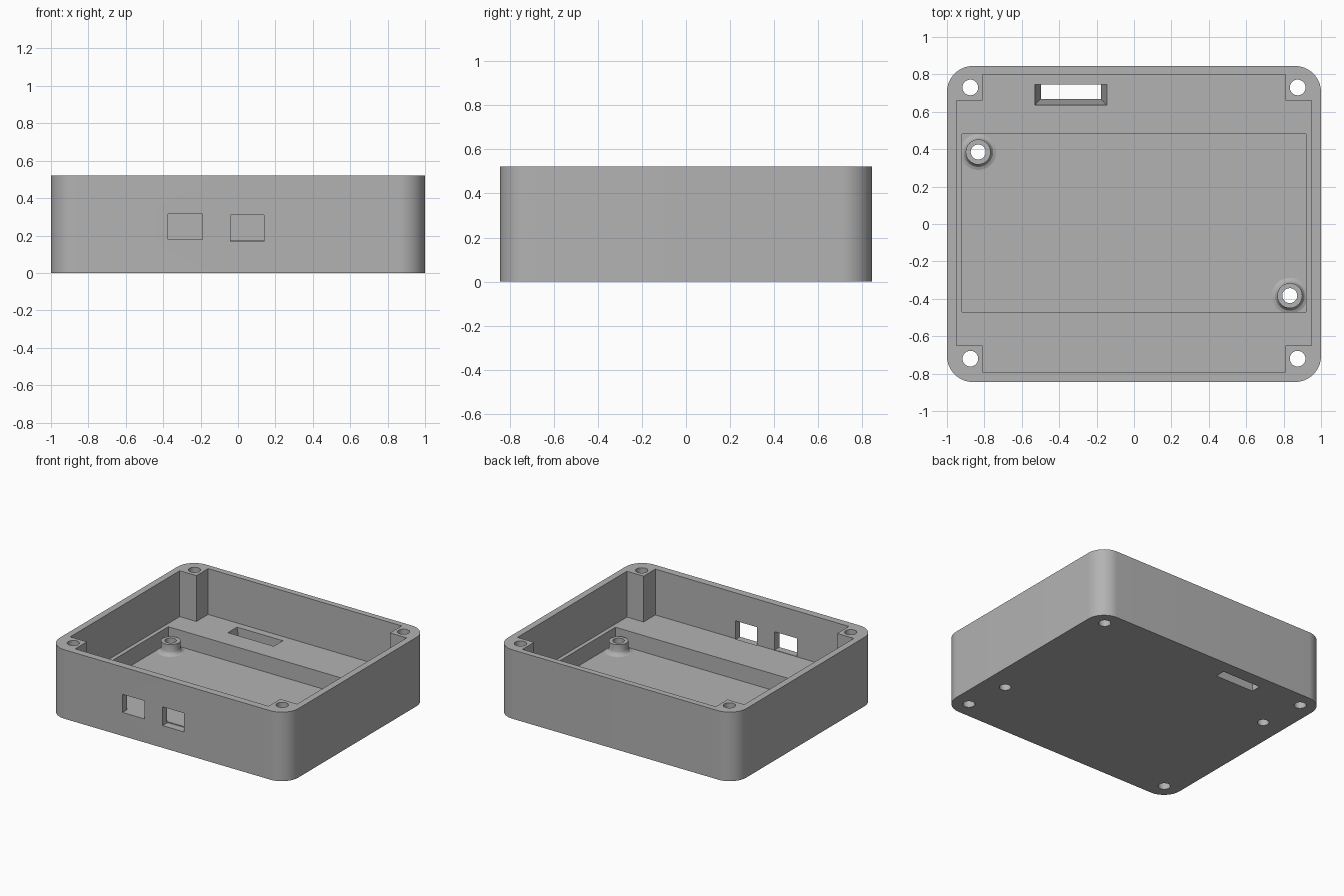
import bpy, bmesh, math

cube = bpy.data.objects.get("Cube")
if cube:
    bpy.data.objects.remove(cube, do_unlink=True)

HEIGHT, FLOOR, SHELF = 0.522, 0.05, 0.175
HALF_X, HALF_Y, RADIUS = 1.0, 0.845, 0.14

grey = bpy.data.materials.new("matte grey")
grey.use_nodes = True
grey.diffuse_color = (0.45, 0.45, 0.45, 1)
grey.node_tree.nodes["Principled BSDF"].inputs["Base Color"].default_value = (0.45, 0.45, 0.45, 1)


def finish(name, bm):
    bmesh.ops.recalc_face_normals(bm, faces=bm.faces)
    mesh = bpy.data.meshes.new(name)
    bm.to_mesh(mesh)
    bm.free()
    obj = bpy.data.objects.new(name, mesh)
    bpy.context.collection.objects.link(obj)
    mesh.materials.append(grey)
    return obj


def loft(name, lower, upper, z0, z1):
    """Solid between two outlines with the same number of points."""
    bm = bmesh.new()
    a = [bm.verts.new((x, y, z0)) for x, y in lower]
    b = [bm.verts.new((x, y, z1)) for x, y in upper]
    bm.faces.new(a)
    bm.faces.new(b)
    for i in range(len(a)):
        j = (i + 1) % len(a)
        bm.faces.new((a[i], a[j], b[j], b[i]))
    return finish(name, bm)


def prism(name, outline, z0, z1):
    return loft(name, outline, outline, z0, z1)


def rect(x0, x1, y0, y1):
    return [(x0, y0), (x1, y0), (x1, y1), (x0, y1)]


def circle(cx, cy, r, n=32):
    return [(cx + r * math.cos(math.tau * i / n), cy + r * math.sin(math.tau * i / n)) for i in range(n)]


def rounded_rect(hx, hy, r, steps=16):
    points = []
    for k, (sx, sy) in enumerate([(1, 1), (-1, 1), (-1, -1), (1, -1)]):
        for i in range(steps + 1):
            t = math.pi / 2 * (k + i / steps)
            points.append((sx * (hx - r) + r * math.cos(t), sy * (hy - r) + r * math.sin(t)))
    return points


def smooth(obj):
    bpy.ops.object.select_all(action="DESELECT")
    obj.select_set(True)
    bpy.context.view_layer.objects.active = obj
    bpy.ops.object.shade_smooth_by_angle(angle=math.radians(25))


def cut(obj, cutter):
    mod = obj.modifiers.new(cutter.name, "BOOLEAN")
    mod.operation, mod.solver, mod.object = "DIFFERENCE", "EXACT", cutter
    bpy.context.view_layer.objects.active = obj
    bpy.ops.object.modifier_apply(modifier=mod.name)
    bpy.data.objects.remove(cutter, do_unlink=True)


# Rounded outer shell
case = prism("case_body", rounded_rect(HALF_X, HALF_Y, RADIUS), 0, HEIGHT)

# Main cavity, leaving a square post in each corner
x1, x0, yb, yf, post = 0.95, 0.81, 0.8, -0.79, 0.14
cavity = [(x0, yf), (x0, yf + post), (x1, yf + post), (x1, yb - post), (x0, yb - post), (x0, yb)]
cavity += [(-x, y) for x, y in reversed(cavity)]
cut(case, prism("cavity", cavity, SHELF, 1))

# Deeper trough across the middle
cut(case, prism("trough", rect(-0.92, 0.92, -0.47, 0.48), FLOOR, 0.4))

# Screw holes through the corner posts
for x in (-0.875, 0.875):
    for y in (-0.72, 0.73):
        cut(case, prism("screw_hole", circle(x, y, 0.042), -0.1, 1))

# Two port openings in the front wall
for left, right, low, high in [(-0.375, -0.19, 0.178, 0.315), (-0.04, 0.14, 0.168, 0.31)]:
    cut(case, prism("port", rect(left, right, -1, -0.785), low, high))

# Slot in the floor with three tapered sides, narrowing downward
cut(case, loft("slot", rect(-0.495, -0.18, 0.672, 0.745), rect(-0.533, -0.142, 0.632, 0.745), -0.0175, 0.1925))

# Mounting bosses with a filleted foot and a through hole
profile = [(0.04, FLOOR), (0.04, 0.13), (0.067, 0.13), (0.067, 0.078), (0.071, 0.066), (0.08, 0.056), (0.096, FLOOR)]
for name, cx, cy in [("right_boss", -0.833, 0.385), ("left_boss", 0.833, -0.383)]:
    cut(case, prism("boss_hole", circle(cx, cy, 0.04), -0.1, 0.3))
    bm = bmesh.new()
    rings = [[bm.verts.new((x, y, z)) for x, y in circle(cx, cy, r)] for r, z in profile]
    for a, b in zip(rings, rings[1:]):
        for i in range(len(a)):
            j = (i + 1) % len(a)
            bm.faces.new((a[i], a[j], b[j], b[i]))
    bmesh.ops.recalc_face_normals(bm, faces=bm.faces)
    top = max(bm.faces, key=lambda f: f.calc_center_median().z)
    if top.normal.z < 0:
        bmesh.ops.reverse_faces(bm, faces=bm.faces)
    mesh = bpy.data.meshes.new(name)
    bm.to_mesh(mesh)
    bm.free()
    mesh.materials.append(grey)
    boss = bpy.data.objects.new(name, mesh)
    bpy.context.collection.objects.link(boss)
    smooth(boss)

smooth(case)
